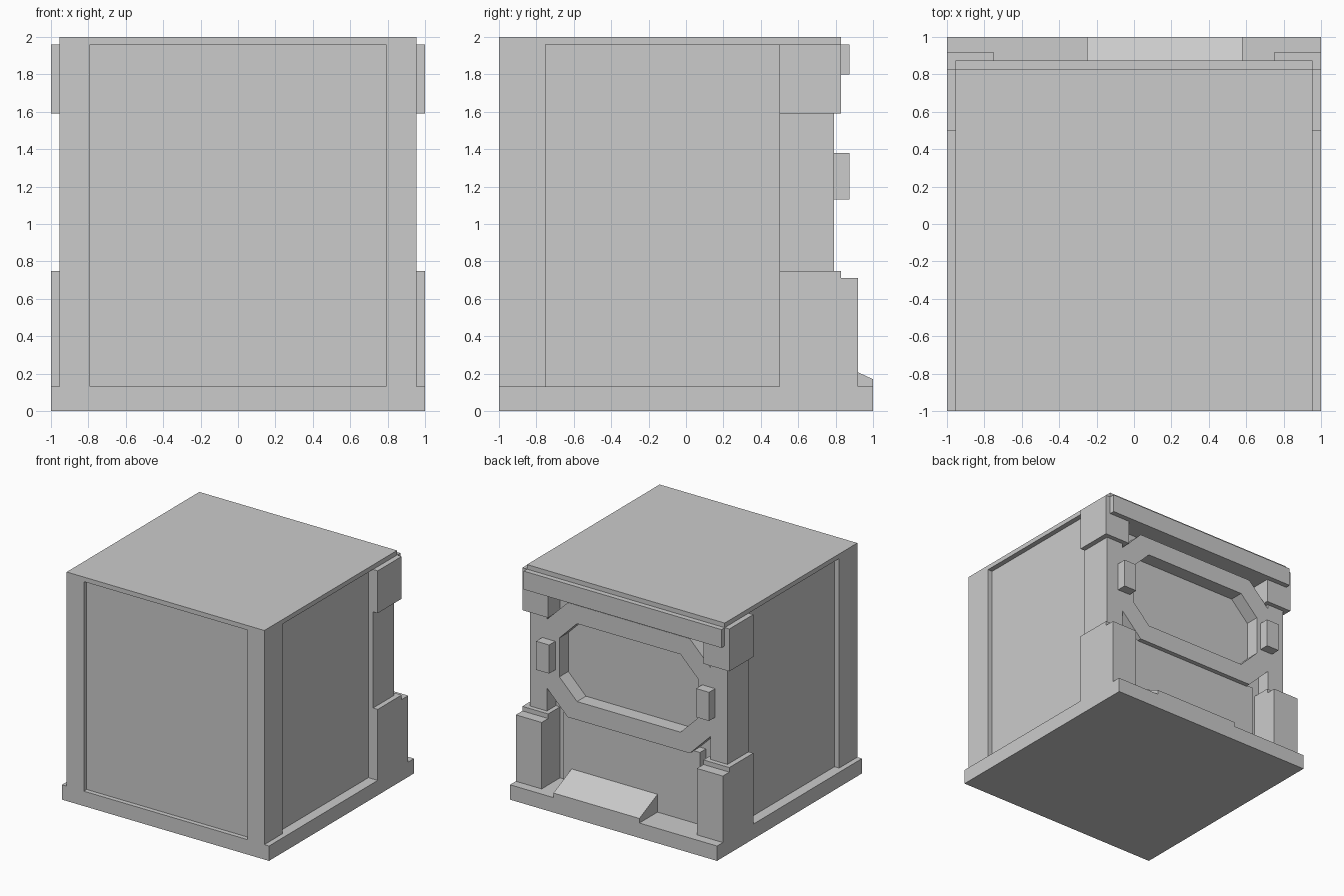
import bpy, bmesh

if "Cube" in bpy.data.objects:
    bpy.data.objects.remove(bpy.data.objects["Cube"])


def finish(name, bm):
    bmesh.ops.recalc_face_normals(bm, faces=bm.faces)
    me = bpy.data.meshes.new(name)
    bm.to_mesh(me)
    bm.free()
    ob = bpy.data.objects.new(name, me)
    bpy.context.collection.objects.link(ob)
    return ob


def box(name, x, y, z):
    """Box from (min, max) ranges on each axis."""
    bm = bmesh.new()
    bmesh.ops.create_cube(bm, size=1)
    for v in bm.verts:
        for i, (lo, hi) in enumerate((x, y, z)):
            v.co[i] = hi if v.co[i] > 0 else lo
    return finish(name, bm)


def pair(name, x, y, z):
    """Box on the right plus its mirror image on the left."""
    box(name + "_right", x, y, z)
    box(name + "_left", (-x[1], -x[0]), y, z)


def octagon(w, h, c, zc=1.25):
    """Chamfered rectangle in x/z: half width, half height, chamfer."""
    return [(w, zc - h + c), (w, zc + h - c), (w - c, zc + h), (c - w, zc + h),
            (-w, zc + h - c), (-w, zc - h + c), (c - w, zc - h), (w - c, zc - h)]


BACK = 0.667   # deepest rear surface
FACE = 0.79    # rear frame surface

# Main body, foot slab and lid
box("core", (-.91, .91), (-.96, BACK), (.05, 1.98))
box("base", (-1, 1), (-1, 1), (0, .13))
box("lid", (-.955, .955), (-1, .83), (1.96, 2))

# Corner posts around the recessed front and side panels
pair("front_post", (.79, .955), (-1, -.75), (.13, 1.96))
pair("rear_post", (.79, .955), (.5, FACE), (.13, 1.96))

# Rear corner armour
pair("upper_corner_block", (.75, 1), (.5, .83), (1.59, 1.96))
pair("lower_corner_block", (.75, 1), (.5, .83), (.13, .75))
pair("lower_corner_plate", (.75, 1), (.8, .92), (.13, .71))

# Rear top bar, lower panel and side knobs
box("rear_top_bar", (-.955, .955), (.65, .875), (1.8, 1.96))
box("rear_lower_panel", (-.66, .66), (.65, .75), (.13, .76))
pair("rear_knob", (.71, .835), (.77, .875), (1.13, 1.38))

# Octagonal window frame on the rear
bm = bmesh.new()
loops = [[bm.verts.new((x, y, z)) for x, z in pts]
         for y in (.66, FACE)
         for pts in (octagon(.79, .5, .2), octagon(.67, .34, .17))]
b_out, b_in, f_out, f_in = loops
for a, b in ((b_out, b_in), (f_out, f_in), (b_out, f_out), (b_in, f_in)):
    for i in range(8):
        j = (i + 1) % 8
        bm.faces.new((a[i], a[j], b[j], b[i]))
finish("rear_window_frame", bm)

# Sloped step on the rear of the base
bm = bmesh.new()
profile = [(1, .12), (1, .17), (.74, .29), (.74, .12)]
face = bm.faces.new([bm.verts.new((-.25, y, z)) for y, z in profile])
ext = bmesh.ops.extrude_face_region(bm, geom=[face], use_keep_orig=True)
bmesh.ops.translate(bm, vec=(.83, 0, 0),
                    verts=[g for g in ext["geom"] if isinstance(g, bmesh.types.BMVert)])
finish("rear_ramp", bm)
